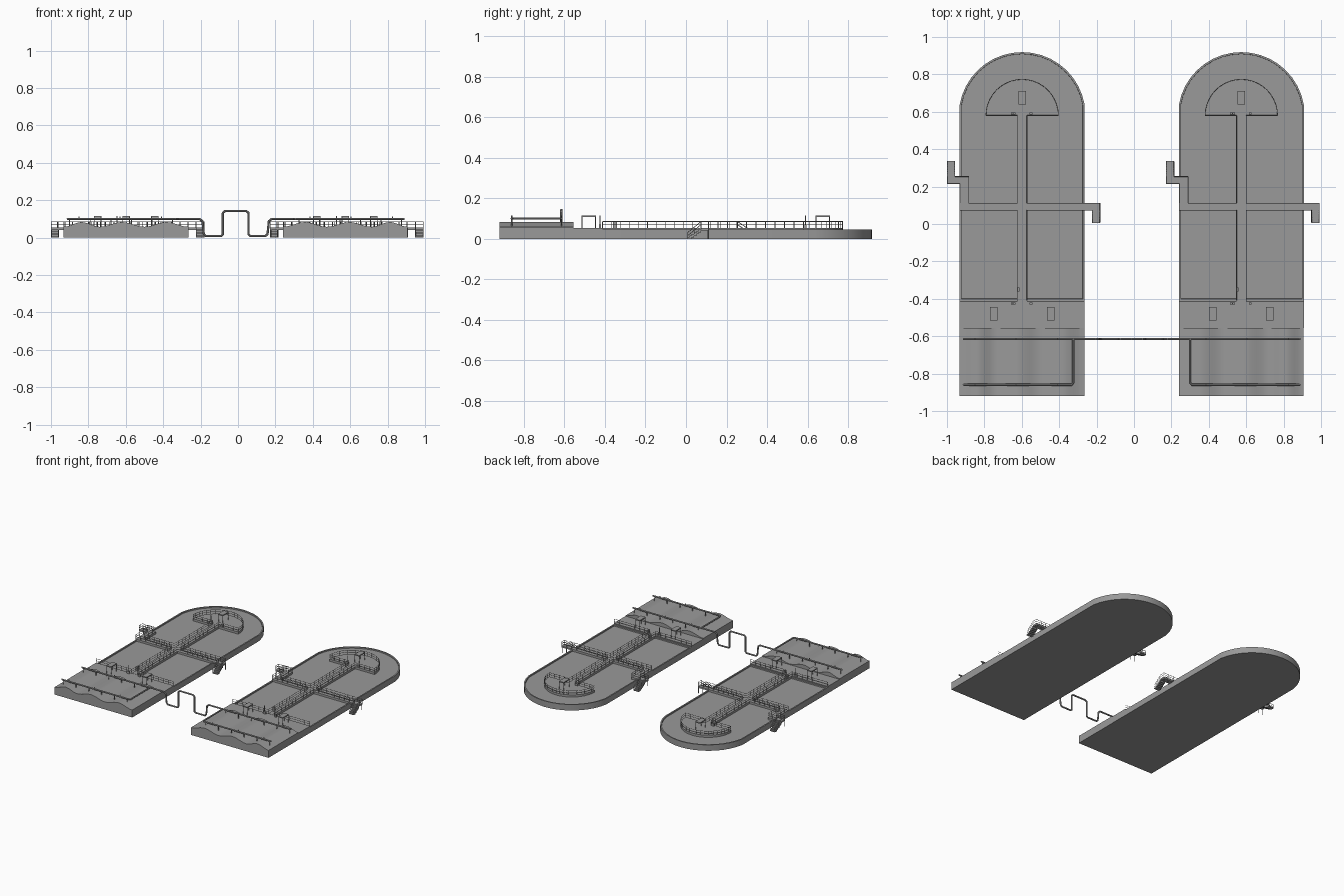
import bpy, bmesh, math
from mathutils import Vector, Matrix

cube = bpy.data.objects.get("Cube")
if cube:
    bpy.data.objects.remove(cube)

grey = bpy.data.materials.new("concrete_grey")
grey.use_nodes = True
COLOR = (0.32, 0.32, 0.32, 1)
grey.diffuse_color = COLOR
grey.node_tree.nodes["Principled BSDF"].inputs["Base Color"].default_value = COLOR

AXIS = -0.0125            # mirror line between the two tanks
LEFT_X, RIGHT_X = -0.598, 0.574
HALF, RIM, DECK = 0.334, 0.046, 0.054
ARC_Y = 0.58              # centre of the rounded end


def finish(name, bm):
    bmesh.ops.recalc_face_normals(bm, faces=bm.faces)
    mesh = bpy.data.meshes.new(name)
    bm.to_mesh(mesh)
    bm.free()
    mesh.materials.append(grey)
    obj = bpy.data.objects.new(name, mesh)
    bpy.context.collection.objects.link(obj)
    bpy.ops.object.select_all(action="DESELECT")
    obj.select_set(True)
    bpy.context.view_layer.objects.active = obj
    bpy.ops.object.shade_smooth_by_angle(angle=math.radians(35))
    return obj


def box(bm, x0, x1, y0, y1, z0, z1):
    size = Matrix.Diagonal((abs(x1 - x0), abs(y1 - y0), abs(z1 - z0), 1))
    mid = Matrix.Translation(((x0 + x1) / 2, (y0 + y1) / 2, (z0 + z1) / 2))
    bmesh.ops.create_cube(bm, size=1, matrix=mid @ size)


def bar(bm, p, q, r, sides=4):
    p, q = Vector(p), Vector(q)
    d = q - p
    turn = d.to_track_quat("Z", "Y").to_matrix().to_4x4()
    bmesh.ops.create_cone(bm, cap_ends=True, segments=sides, radius1=r, radius2=r,
                          depth=d.length, matrix=Matrix.Translation((p + q) / 2) @ turn)


def pipe(bm, pts, r=0.006):
    for p, q in zip(pts, pts[1:]):
        bar(bm, p, q, r, 8)
    for p in pts:
        bmesh.ops.create_uvsphere(bm, u_segments=8, v_segments=6, radius=r,
                                  matrix=Matrix.Translation(p))


def prism(bm, pts, offset):
    """Extrude a flat outline; returns the far cap."""
    near = [bm.verts.new(p) for p in pts]
    far = [bm.verts.new(Vector(p) + Vector(offset)) for p in pts]
    n = len(pts)
    bm.faces.new(near[::-1])
    for i in range(n):
        j = (i + 1) % n
        bm.faces.new((near[i], near[j], far[j], far[i]))
    return bm.faces.new(far)


def railing(bm, pts, spacing=0.045):
    """Posts with a top and a middle rail, following the floor points."""
    up = Vector((0, 0, 0.031))
    for p, q in zip(pts, pts[1:]):
        p, q = Vector(p), Vector(q)
        for f in (0.5, 1):
            bar(bm, p + up * f, q + up * f, 0.0016)
        n = max(1, round((q - p).length / spacing))
        for i in range(n + 1):
            s = p.lerp(q, i / n)
            bar(bm, s, s + up, 0.0016)


def arc(cx, radius, start, end, n, z):
    return [(cx + radius * math.cos(start + (end - start) * i / n),
             ARC_Y + radius * math.sin(start + (end - start) * i / n), z)
            for i in range(n + 1)]


def stairs(bm, x0, x1, y_top, y_low):
    n = 6
    for i in range(n):
        z = DECK * (n - i) / (n + 1)
        a = y_top + (y_low - y_top) * i / n
        b = y_top + (y_low - y_top) * (i + 1) / n
        box(bm, x0, x1, a, b, max(0, z - 0.016), z)


def build_tank(side, cx):
    # Basin with a rounded end and a low rim
    bm = bmesh.new()
    a = math.acos(HALF / 0.339)
    outline = [(cx - HALF, -0.41, 0), (cx + HALF, -0.41, 0)]
    outline += arc(cx, 0.339, a, math.pi - a, 18, 0)
    top = prism(bm, outline, (0, 0, RIM))
    bm.normal_update()
    bmesh.ops.inset_region(bm, faces=[top], thickness=0.01, use_even_offset=True)
    bmesh.ops.inset_region(bm, faces=[top], thickness=0.0005, depth=-0.009,
                           use_even_offset=True)
    finish(side + "_basin", bm)

    # Spine and crossing walkways, with the half-round platform
    bm = bmesh.new()
    box(bm, cx - 0.027, cx + 0.027, -0.41, ARC_Y, 0.02, DECK)
    box(bm, cx - HALF, cx + HALF, 0.073, 0.112, 0.02, DECK - 0.0005)
    prism(bm, arc(cx, 0.195, 0, math.pi, 20, 0.02), (0, 0, DECK - 0.02))
    finish(side + "_walkways", bm)

    # Side landings and stairs
    bm = bmesh.new()
    e, w = cx + HALF, cx - HALF
    box(bm, e, e + 0.083, 0.073, 0.112, 0.042, DECK)
    stairs(bm, e + 0.04, e + 0.083, 0.073, 0.006)
    box(bm, w, w + 0.05, 0.112, 0.255, 0.02, DECK)
    box(bm, w - 0.068, w, 0.215, 0.255, 0.042, DECK)
    stairs(bm, w - 0.068, w - 0.025, 0.255, 0.337)
    for x, y in ((e + 0.08, 0.11), (e + 0.043, 0.11), (w - 0.065, 0.218), (w - 0.028, 0.218)):
        bar(bm, (x, y, 0), (x, y, DECK), 0.003)
    finish(side + "_stairs", bm)

    # Railings along every walkway edge
    bm = bmesh.new()
    l, r = cx - 0.026, cx + 0.026
    D = DECK
    for x in (l, r):
        railing(bm, [(x, -0.41, D), (x, 0.074, D)])
        railing(bm, [(x, 0.111, D), (x, ARC_Y, D)])
    railing(bm, [(l, 0.074, D), (w + 0.001, 0.074, D), (w + 0.001, 0.216, D),
                 (w - 0.067, 0.216, D), (w - 0.067, 0.255, D), (w - 0.067, 0.335, 0)])
    railing(bm, [(l, 0.111, D), (w + 0.049, 0.111, D), (w + 0.049, 0.254, D),
                 (w - 0.026, 0.254, D), (w - 0.026, 0.335, 0)])
    railing(bm, [(r, 0.111, D), (e + 0.082, 0.111, D), (e + 0.082, 0.074, D), (e + 0.082, 0.008, 0)])
    railing(bm, [(r, 0.074, D), (e + 0.041, 0.074, D), (e + 0.041, 0.008, 0)])
    railing(bm, arc(cx, 0.194, 0, math.pi, 20, D), 0.04)
    for s in (-1, 1):
        railing(bm, [(cx + s * 0.026, ARC_Y, D), (cx + s * 0.194, ARC_Y, D)])
        railing(bm, [(cx + s * 0.026, -0.412, D), (cx + s * HALF * 0.99, -0.412, D)])
    finish(side + "_railings", bm)

    # Front deck
    bm = bmesh.new()
    box(bm, w, e, -0.555, -0.41, 0, DECK - 0.001)
    finish(side + "_front_deck", bm)

    # Small gate frames standing on the decks
    bm = bmesh.new()
    for x, y in ((cx - 0.152, -0.48), (cx + 0.153, -0.48), (cx, 0.675)):
        box(bm, x - 0.02, x + 0.02, y - 0.035, y + 0.035, 0.107, 0.115)
        for sx in (-1, 1):
            for sy in (-1, 1):
                px, py = x + sx * 0.018, y + sy * 0.033
                bar(bm, (px, py, DECK - 0.003), (px, py, 0.11), 0.002)
    for y in (-0.425, 0.59):
        box(bm, cx - 0.06, cx - 0.035, y - 0.005, y + 0.005, DECK - 0.002, 0.07)
        bar(bm, (cx - 0.048, y, DECK - 0.002), (cx - 0.048, y, 0.115), 0.003, 8)
        box(bm, cx + 0.04, cx + 0.055, y - 0.005, y + 0.005, DECK - 0.002, 0.07)
    box(bm, cx - 0.024, cx - 0.014, -0.36, -0.34, DECK - 0.002, 0.085)
    finish(side + "_gates", bm)


def build_front(side, flip):
    def X(x):
        return 2 * AXIS - x if flip else x

    # Wavy covers at the front
    bm = bmesh.new()
    profile = [(X(-0.265), -0.92, 0), (X(-0.932), -0.92, 0)]
    valleys = (-0.932, -0.74, -0.5, -0.265)
    for x0, x1 in zip(valleys, valleys[1:]):
        for i in range(12):
            t = i / 12
            z = 0.058 + 0.025 * math.sin(math.pi * t) ** 2
            profile.append((X(x0 + (x1 - x0) * t), -0.92, z))
    profile.append((X(valleys[-1]), -0.92, 0.058))
    prism(bm, profile, (0, 0.365, 0))
    finish(side + "_wavy_cover", bm)

    # Air pipes above the covers with their drop legs
    bm = bmesh.new()
    z = 0.1
    pipe(bm, [(X(-0.91), -0.86, z), (X(-0.335), -0.86, z), (X(-0.325), -0.85, z),
              (X(-0.325), -0.615, z)])
    for y in (-0.86, -0.615):
        for i in range(6):
            x = X(-0.9 + i * 0.11)
            bar(bm, (x, y, 0.055), (x, y, z), 0.003, 6)
        for i in range(3):
            x = X(-0.85 + i * 0.22)
            bar(bm, (x, y, z), (x, y, 0.114), 0.003, 6)
    # Half of the header that links the two tanks
    path = ((-0.91, 0.1), (-0.205, 0.1), (-0.19, 0.088), (-0.183, 0.02), (-0.172, 0.009),
            (-0.09, 0.009), (-0.081, 0.018), (-0.081, 0.132), (-0.07, 0.142), (AXIS, 0.142))
    pipe(bm, [(X(x), -0.615, h) for x, h in path])
    finish(side + "_air_pipes", bm)


for side, cx, flip in (("right", LEFT_X, False), ("left", RIGHT_X, True)):
    build_tank(side, cx)
    build_front(side, flip)
